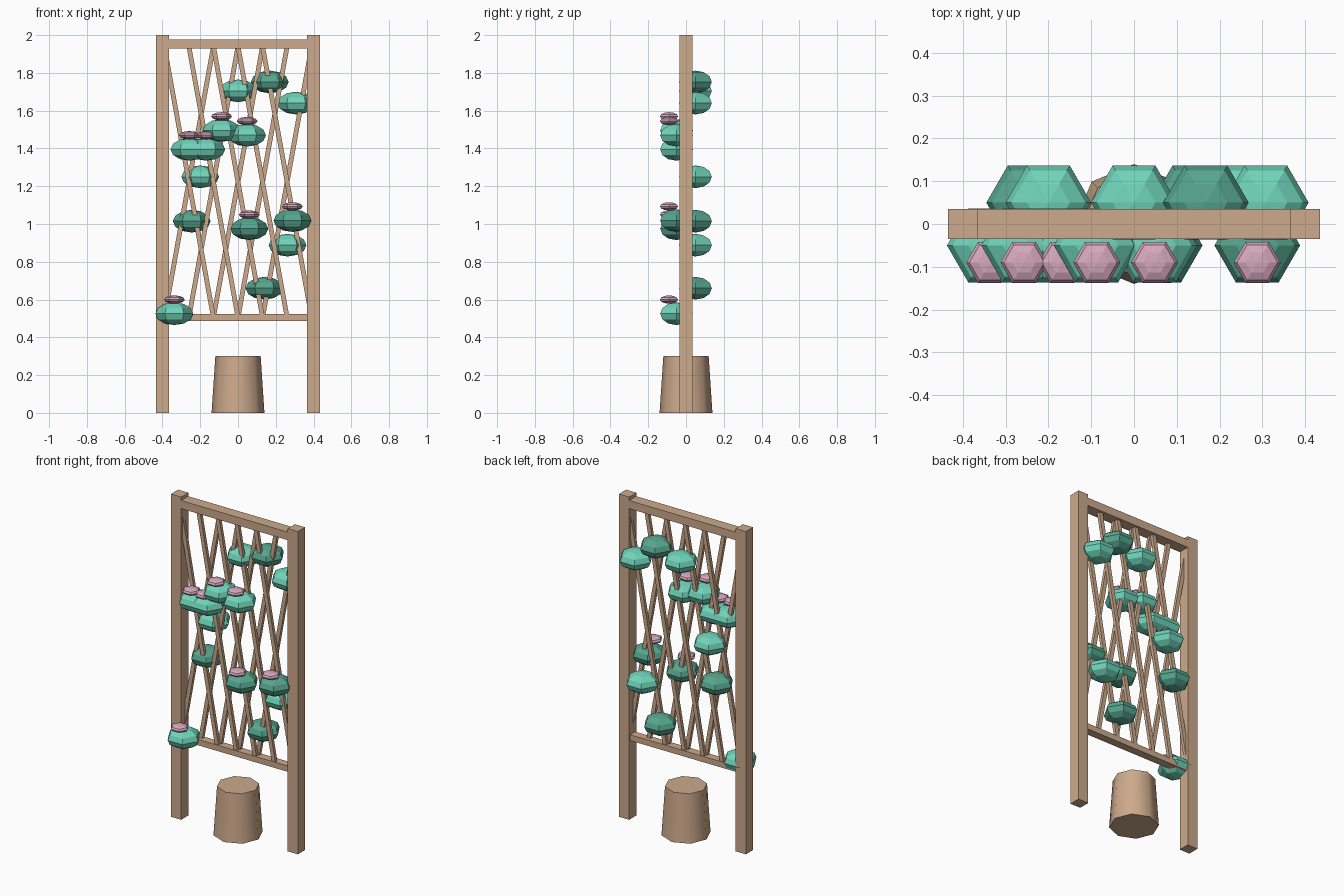
import bpy, bmesh, math
from mathutils import Matrix, Vector

if "Cube" in bpy.data.objects:
    bpy.data.objects.remove(bpy.data.objects["Cube"])


def material(name, rgb):
    m = bpy.data.materials.new(name)
    lin = [(c / 255 / 12.92) if c < 11 else ((c / 255 + 0.055) / 1.055) ** 2.4 for c in rgb]
    m.diffuse_color = (*lin, 1)
    m.use_nodes = True
    m.node_tree.nodes["Principled BSDF"].inputs["Base Color"].default_value = m.diffuse_color
    return m


wood = material("light_wood", (205, 170, 140))
leaf_light = material("light_leaf", (112, 212, 186))
leaf_dark = material("dark_leaf", (86, 166, 142))
petal = material("pink_petal", (213, 168, 188))


def add_object(name, bm, mat):
    bmesh.ops.recalc_face_normals(bm, faces=bm.faces)
    me = bpy.data.meshes.new(name)
    bm.to_mesh(me)
    bm.free()
    me.materials.append(mat)
    ob = bpy.data.objects.new(name, me)
    bpy.context.collection.objects.link(ob)
    return ob


def box(name, centre, size, mat=wood, tilt=0.0):
    bm = bmesh.new()
    bmesh.ops.create_cube(bm, size=1)
    bmesh.ops.scale(bm, vec=size, verts=bm.verts)
    bmesh.ops.rotate(bm, matrix=Matrix.Rotation(tilt, 3, 'Y'), verts=bm.verts)
    bmesh.ops.translate(bm, vec=centre, verts=bm.verts)
    return add_object(name, bm, mat)


def blob(name, centre, radius, half_height, mat):
    # six-sided flattened ball with a corner pointing along x
    bm = bmesh.new()
    bmesh.ops.create_uvsphere(bm, u_segments=6, v_segments=6, radius=1)
    far = max(bm.verts, key=lambda v: v.co.xy.length)
    turn = -math.atan2(far.co.y, far.co.x)
    bmesh.ops.rotate(bm, matrix=Matrix.Rotation(turn, 3, 'Z'), verts=bm.verts)
    bmesh.ops.scale(bm, vec=(radius, radius, half_height), verts=bm.verts)
    bmesh.ops.translate(bm, vec=centre, verts=bm.verts)
    return add_object(name, bm, mat)


# frame: two posts and two rails
for side, x in (("left", -0.4), ("right", 0.4)):
    box(side + "_post", (x, 0, 1), (0.07, 0.07, 2))
box("top_rail", (0, 0, 1.953), (0.74, 0.07, 0.05))
box("bottom_rail", (0, 0, 0.505), (0.74, 0.05, 0.036))

# lattice: two layers of slanted slats, mirrored
z0, z1, step = 0.505, 1.94, 0.13
rise, run = z1 - z0, 2 * step
angle = math.atan2(run, rise)
for sign, layer in ((1, "front"), (-1, "back")):
    for i in range(5):
        x = sign * (-3 * step + i * step + run / 2)
        box(f"{layer}_slat_{i + 1}", (x, -0.01 * sign, (z0 + z1) / 2),
            (0.025, 0.02, math.hypot(run, rise)), tilt=-sign * angle)

# tapered eight-sided pot
bm = bmesh.new()
rings = []
for r, z in ((0.14, 0), (0.12, 0.3)):
    rings.append([bm.verts.new((r * math.cos(k * math.pi / 4), r * math.sin(k * math.pi / 4), z))
                  for k in range(8)])
for ring in rings:
    bm.faces.new(ring)
for k in range(8):
    j = (k + 1) % 8
    bm.faces.new((rings[0][k], rings[0][j], rings[1][j], rings[1][k]))
pot = add_object("pot", bm, wood)
bpy.context.view_layer.objects.active = pot
pot.select_set(True)
bpy.ops.object.shade_smooth_by_angle(angle=math.radians(50))

# leaf clusters on the front, each with a flower
front = [(-0.337, 0.525, 0), (-0.257, 1.395, 0), (-0.168, 1.395, 0), (-0.087, 1.495, 0),
         (0.048, 1.47, 0), (0.06, 0.975, 1), (0.288, 1.018, 1)]
for n, (x, z, dark) in enumerate(front, 1):
    blob(f"front_leaves_{n}", (x, -0.05, z), 0.1, 0.06, leaf_dark if dark else leaf_light)
    blob(f"flower_{n}", (x, -0.09, z + 0.075), 0.055, 0.022, petal)

# leaf clusters on the back
back = [(-0.2, 1.25, 0), (-0.245, 1.015, 1), (0.0, 1.705, 0), (0.168, 1.752, 1),
        (0.308, 1.64, 0), (0.14, 0.66, 1), (0.262, 0.888, 0)]
for n, (x, z, dark) in enumerate(back, 1):
    blob(f"back_leaves_{n}", (x, 0.05, z), 0.1, 0.06, leaf_dark if dark else leaf_light)
